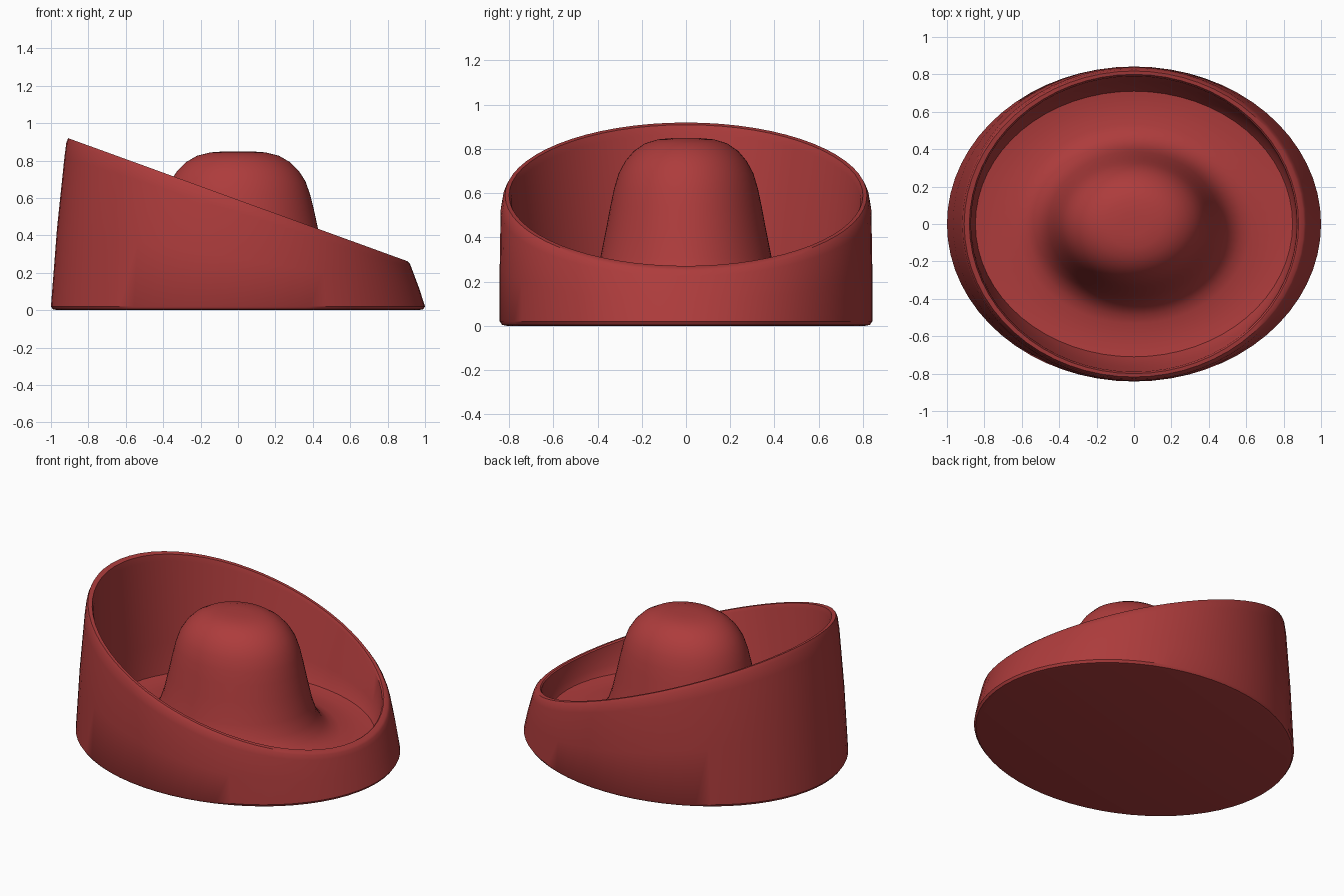
import bpy, bmesh, math

if "Cube" in bpy.data.objects:
    bpy.data.objects.remove(bpy.data.objects["Cube"])

SEG = 64
SLOPE = -0.3626   # fall of the slanted rim along x
RIM_MID = 0.59    # rim height at the centre

mat = bpy.data.materials.new("red_plastic")
mat.diffuse_color = (0.42, 0.045, 0.045, 1)
mat.use_nodes = True
mat.node_tree.nodes["Principled BSDF"].inputs["Base Color"].default_value = mat.diffuse_color


def loft(name, rings, cap_first=False, cap_last=False):
    """Rings of (rx, ry, low z, fraction towards rim plane)."""
    bm = bmesh.new()
    loops = []
    for rx, ry, low, f in rings:
        loop = []
        for i in range(SEG):
            a = 2 * math.pi * i / SEG
            x, y = rx * math.cos(a), ry * math.sin(a)
            rim = RIM_MID + SLOPE * x
            loop.append(bm.verts.new((x, y, low + f * (rim - low))))
        loops.append(loop)
    for a, b in zip(loops, loops[1:]):
        for i in range(SEG):
            j = (i + 1) % SEG
            bm.faces.new((a[i], a[j], b[j], b[i]))
    if cap_first:
        bm.faces.new(loops[0][::-1])
    if cap_last:
        bm.faces.new(loops[-1])
    bmesh.ops.recalc_face_normals(bm, faces=bm.faces)
    me = bpy.data.meshes.new(name)
    bm.to_mesh(me)
    bm.free()
    me.materials.append(mat)
    ob = bpy.data.objects.new(name, me)
    bpy.context.collection.objects.link(ob)
    bpy.context.view_layer.objects.active = ob
    ob.select_set(True)
    bpy.ops.object.shade_smooth_by_angle(angle=math.radians(35))
    ob.select_set(False)
    return ob


# outer wall, from the flat underside up to the slanted rim
rings = [
    (0.965, 0.81, 0.0, 0),
    (0.99, 0.832, 0.005, 0),
    (1.0, 0.842, 0.02, 0),
    (0.968, 0.842, 0.02, 0.45),
    (0.928, 0.838, 0.02, 0.88),
    (0.918, 0.828, 0.02, 0.97),
    (0.908, 0.818, 0.02, 1.0),
]
# rim lip and inner wall down to the floor
rings += [
    (0.88, 0.80, 0.12, 1.0),
    (0.872, 0.79, 0.12, 0.95),
    (0.866, 0.765, 0.12, 0.25),
    (0.848, 0.71, 0.12, 0),
]
# floor and central dome, as (radius, height)
profile = [
    (0.76, 0.11), (0.63, 0.12), (0.575, 0.135), (0.525, 0.17),
    (0.485, 0.23), (0.458, 0.31), (0.427, 0.44), (0.405, 0.54),
    (0.385, 0.62), (0.36, 0.69), (0.325, 0.745), (0.28, 0.79),
    (0.22, 0.825), (0.15, 0.843), (0.07, 0.849),
]
rings += [(r, r * 0.845, z, 0) for r, z in profile]

loft("slanted_bowl", rings, cap_first=True, cap_last=True)
